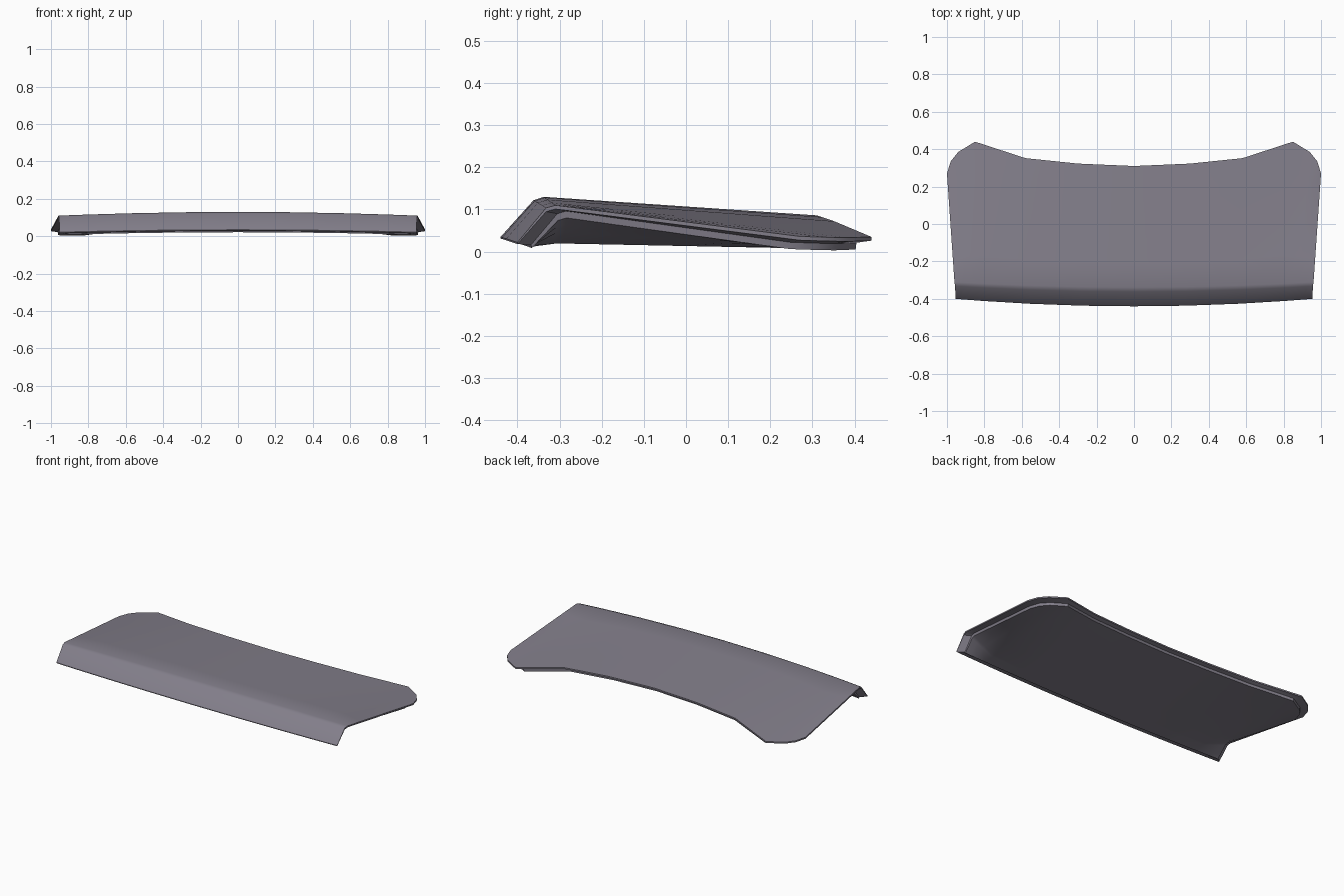
import bpy, bmesh, math

cube = bpy.data.objects.get("Cube")
if cube:
    bpy.data.objects.remove(cube, do_unlink=True)

paint = bpy.data.materials.new("grey_violet_paint")
paint.use_nodes = True
colour = (0.225, 0.21, 0.255, 1)
paint.diffuse_color = colour
paint.node_tree.nodes["Principled BSDF"].inputs["Base Color"].default_value = colour

# Half of the rear outline: (position across the front, rear x, y, z, underside depth)
half = [(0, 0, 0.31, 0.086, 1), (0.29, 0.3, 0.323, 0.082, 1),
        (0.58, 0.58, 0.352, 0.072, 1), (0.83, 0.85, 0.44, 0.035, 0.9),
        (0.91, 0.94, 0.385, 0.033, 0.5), (0.96, 0.98, 0.335, 0.034, 0.25),
        (1, 1, 0.27, 0.036, 0)]
columns = [(-s, -x, y, z, d) for s, x, y, z, d in half[:0:-1]] + half
ROWS = 8  # lip, lower crease, upper crease, then even steps to the rear


def skin_point(col, row):
    """Point on the outer skin: row 0 is the front lip, the last is the rear edge."""
    s, rx, ry, rz, _ = col
    bow = s * s
    if row == 0:
        return 0.953 * s, -0.44 + 0.04 * bow, 0.035 - 0.013 * bow
    if row == 1:
        return 0.957 * s, -0.362 + 0.03 * bow, 0.122 - 0.018 * bow
    fx, fy, fz = 0.96 * s, -0.338 + 0.028 * bow, 0.13 - 0.02 * bow
    t = (row - 2) / (ROWS - 3)
    return fx + (rx - fx) * t, fy + (ry - fy) * t, fz + (rz - fz) * t


def layer_point(col, row, inset, drop):
    """Skin point moved inward and down, less at the lip."""
    x, y, z = skin_point(col, row)
    if row == 0:
        drop *= 0.45
    return x * (1 - inset * 0.45), y * (1 - inset), z - drop


def floor_point(col, row):
    """Underside: nearly flat in the middle, rising to the rim at both ends."""
    x, y, z = layer_point(col, row, 0.085, 0.03)
    _, y0, z0 = layer_point(col, 0, 0.085, 0.03)
    _, y1, z1 = layer_point(col, ROWS - 1, 0.085, 0.03)
    flat = z0 + (z1 - z0) * (y - y0) / (y1 - y0)
    return x, y, z + (flat - z) * col[4]


n = len(columns)
rim = ([(i, 0) for i in range(n)] + [(n - 1, j) for j in range(1, ROWS)]
       + [(i, ROWS - 1) for i in range(n - 2, -1, -1)]
       + [(0, j) for j in range(ROWS - 2, 0, -1)])

bm = bmesh.new()


def add_grid(func):
    verts = {(i, j): bm.verts.new(func(columns[i], j))
             for i in range(n) for j in range(ROWS)}
    for i in range(n - 1):
        for j in range(ROWS - 1):
            bm.faces.new([verts[i, j], verts[i + 1, j],
                          verts[i + 1, j + 1], verts[i, j + 1]])
    return [verts[key] for key in rim]


def add_ring(inset, drop):
    return [bm.verts.new(layer_point(columns[i], j, inset, drop)) for i, j in rim]


# Outer skin, skin edge, stepped inner flange and underside
loops = [add_grid(skin_point), add_ring(0, 0.009), add_ring(0.08, 0.014),
         add_grid(floor_point)]
for a, b in zip(loops, loops[1:]):
    for k in range(len(rim)):
        m = (k + 1) % len(rim)
        bm.faces.new([a[k], a[m], b[m], b[k]])

bmesh.ops.recalc_face_normals(bm, faces=bm.faces)
mesh = bpy.data.meshes.new("rear_lid_panel")
bm.to_mesh(mesh)
bm.free()
mesh.materials.append(paint)
panel = bpy.data.objects.new("rear_lid_panel", mesh)
bpy.context.collection.objects.link(panel)

# Smooth skin with crisp rim edges
bpy.ops.object.select_all(action="DESELECT")
panel.select_set(True)
bpy.context.view_layer.objects.active = panel
bpy.ops.object.shade_smooth_by_angle(angle=math.radians(35))
